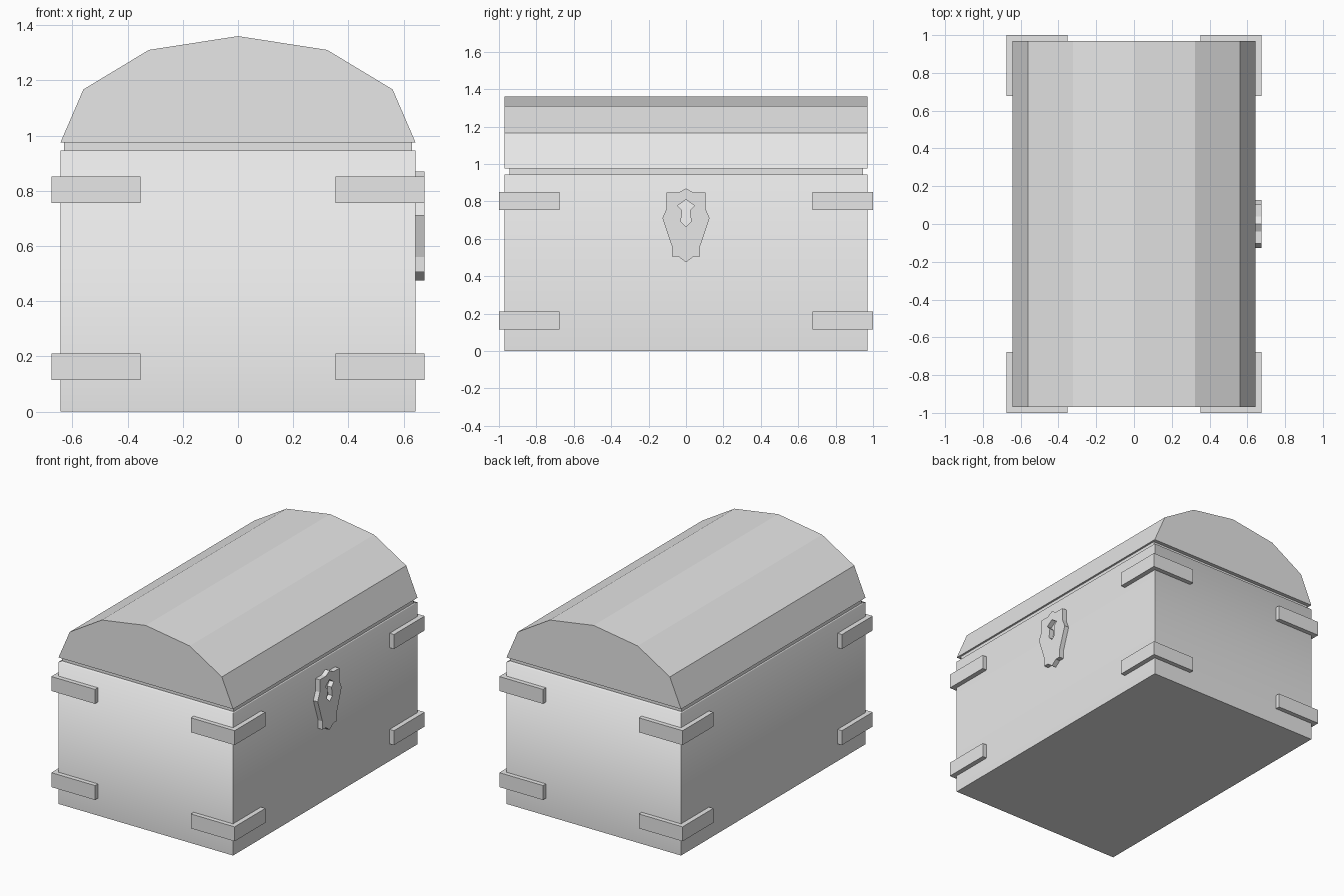
import bpy, bmesh
from mathutils import Vector

cube = bpy.data.objects.get("Cube")
if cube:
    bpy.data.objects.remove(cube, do_unlink=True)

GREY = (0.8, 0.8, 0.8, 1)
mat = bpy.data.materials.new("plain grey")
mat.use_nodes = True
mat.diffuse_color = GREY
mat.node_tree.nodes["Principled BSDF"].inputs["Base Color"].default_value = GREY

HX, HY = 0.643, 0.97      # half width and half depth of the chest
OX, OY = 0.675, 1.0       # outer reach of the fittings


def finish(bm, name):
    bmesh.ops.recalc_face_normals(bm, faces=bm.faces)
    mesh = bpy.data.meshes.new(name)
    bm.to_mesh(mesh)
    bm.free()
    mesh.materials.append(mat)
    obj = bpy.data.objects.new(name, mesh)
    bpy.context.collection.objects.link(obj)
    return obj


def prism(name, loops, offset):
    """Extrude neighbouring flat polygons along offset as one solid."""
    bm = bmesh.new()
    for loop in loops:
        bm.faces.new([bm.verts.new(p) for p in loop])
    bmesh.ops.remove_doubles(bm, verts=bm.verts, dist=0.0001)
    res = bmesh.ops.extrude_face_region(bm, geom=bm.faces[:], use_keep_orig=True)
    moved = [g for g in res["geom"] if isinstance(g, bmesh.types.BMVert)]
    bmesh.ops.translate(bm, verts=moved, vec=Vector(offset))
    return finish(bm, name)


# Body: stacked rectangles, stepping in to a narrow rim under the lid
bm = bmesh.new()
rings = []
for x, y, z in [(HX, HY, 0), (HX, HY, 0.945), (0.63, 0.945, 0.945), (0.63, 0.945, 0.975)]:
    rings.append([bm.verts.new((sx * x, sy * y, z))
                  for sx, sy in [(-1, -1), (1, -1), (1, 1), (-1, 1)]])
for low, high in zip(rings, rings[1:]):
    for i in range(4):
        j = (i + 1) % 4
        bm.faces.new((low[i], low[j], high[j], high[i]))
bm.faces.new(rings[0])
bm.faces.new(rings[-1])

# Body shading: only the shoulder edge is soft
soft = set(rings[1])
for face in bm.faces:
    face.smooth = True
for edge in bm.edges:
    edge.smooth = all(v in soft for v in edge.verts)
finish(bm, "chest_body")

# Lid: faceted arch running front to back
half = [(HX, 0.975), (0.56, 1.167), (0.323, 1.31)]
arch = half + [(0, 1.36)] + [(-x, z) for x, z in reversed(half)]
prism("arched_lid", [[(x, -HY, z) for x, z in arch]], (0, 2 * HY, 0))

# Corner straps: L-shaped bands at two heights on each corner
ell = [(OX, OY), (0.353, OY), (0.353, HY), (HX, HY), (HX, 0.677), (OX, 0.677)]
for level, z in (("lower", 0.115), ("upper", 0.755)):
    for side, sx in (("left", 1), ("right", -1)):
        for end, sy in (("front", -1), ("back", 1)):
            prism(f"{level}_{end}_{side}_strap",
                  [[(sx * x, sy * y, z) for x, y in ell]], (0, 0, 0.096))

# Lock plate: mirrored half outline with an open keyhole
outer = [(0, 0.87), (0.04, 0.847), (0.103, 0.847), (0.103, 0.765), (0.126, 0.71),
         (0.075, 0.56), (0.075, 0.505), (0.04, 0.505), (0, 0.475)]
keyhole = [(0, 0.665), (0.028, 0.692), (0.02, 0.752), (0.045, 0.778), (0, 0.81)]
halves = [[(HX, s * y, z) for y, z in outer + keyhole] for s in (1, -1)]
prism("lock_plate", halves, (OX - HX, 0, 0))
